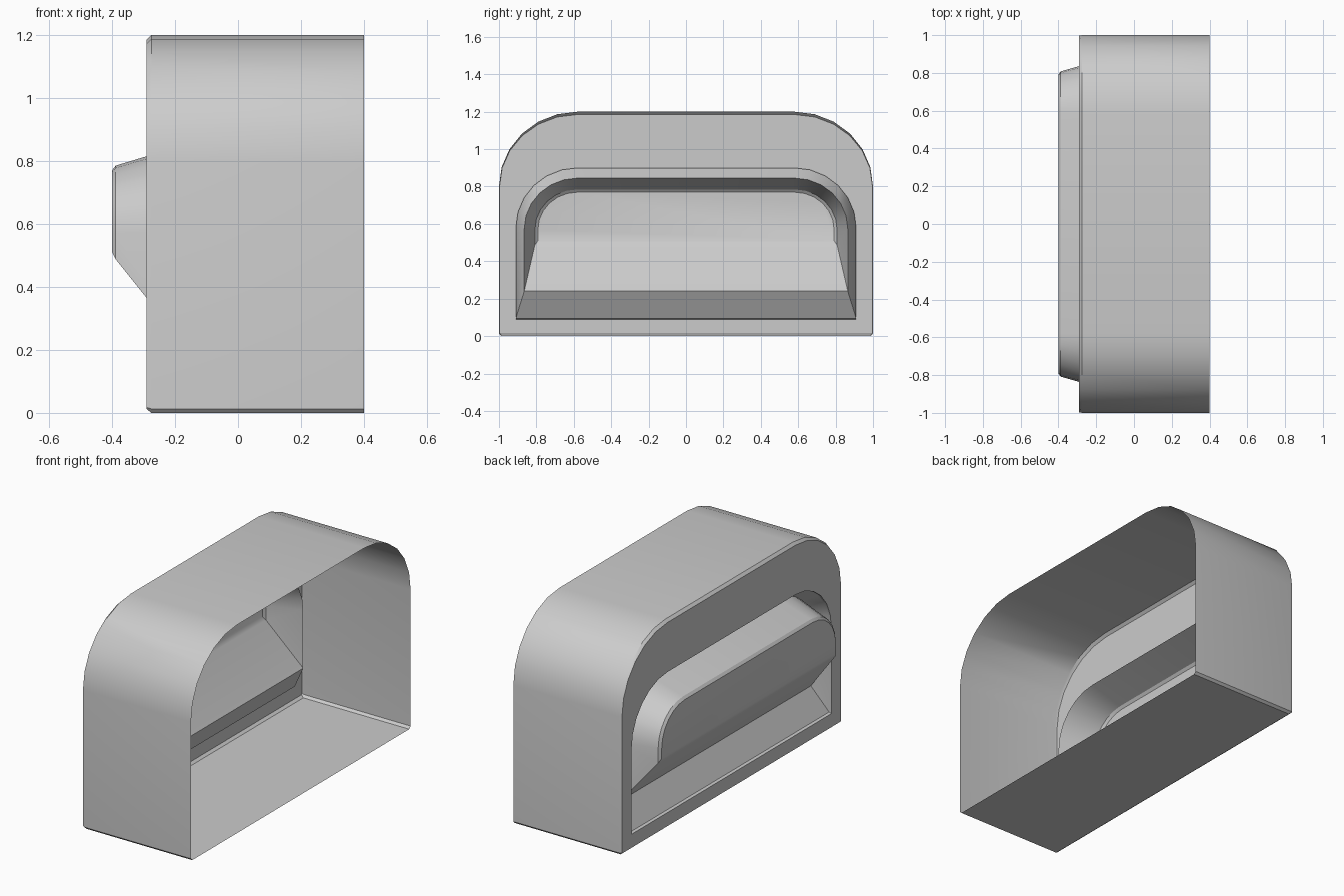
import bpy, bmesh, math

if "Cube" in bpy.data.objects:
    bpy.data.objects.remove(bpy.data.objects["Cube"])

SEG = 6  # segments per rounded top corner


def arch(x, w, z0, z1, yc, zc, ch=0.0):
    """Arch outline in the plane x: half width w, flat base z0, rounded top z1,
    corner arcs centred at (+-yc, zc), base corners chamfered by ch."""
    half = [(w - ch, z0), (w, z0 + ch)]
    for i in range(SEG + 1):
        a = math.pi / 2 * i / SEG
        half.append((yc + (w - yc) * math.cos(a), zc + (z1 - zc) * math.sin(a)))
    pts = half + [(-y, z) for y, z in reversed(half)]
    return [(x, y, z) for y, z in pts]


# Open shell rim, back frame, groove and raised panel as successive outlines
loops = [
    arch(0.40, 1.0, 0.0, 1.2, 0.58, 0.80, 0.013),      # open rim
    arch(-0.275, 1.0, 0.0, 1.2, 0.58, 0.80, 0.013),    # start of back chamfer
    arch(-0.29, 0.997, 0.012, 1.185, 0.58, 0.80, 0.005),  # back frame edge
    arch(-0.29, 0.91, 0.09, 0.90, 0.58, 0.58),         # frame opening
    arch(-0.275, 0.91, 0.095, 0.90, 0.58, 0.58),       # opening lip
    arch(-0.19, 0.865, 0.24, 0.845, 0.58, 0.575),      # groove ridge
    arch(-0.388, 0.808, 0.487, 0.785, 0.58, 0.57),     # panel side
    arch(-0.40, 0.792, 0.51, 0.77, 0.58, 0.57),        # panel face
]

bm = bmesh.new()
rings = [[bm.verts.new(p) for p in loop] for loop in loops]
for a, b in zip(rings, rings[1:]):
    n = len(a)
    for i in range(n):
        j = (i + 1) % n
        bm.faces.new((b[i], b[j], a[j], a[i]))
bm.faces.new(list(reversed(rings[-1])))  # closed panel face
bmesh.ops.remove_doubles(bm, verts=bm.verts, dist=0.0005)

mesh = bpy.data.meshes.new("arched_housing")
bm.to_mesh(mesh)
bm.free()
obj = bpy.data.objects.new("arched_housing", mesh)
bpy.context.collection.objects.link(obj)
bpy.context.view_layer.objects.active = obj
obj.select_set(True)
bpy.ops.object.shade_smooth_by_angle(angle=math.radians(30))
